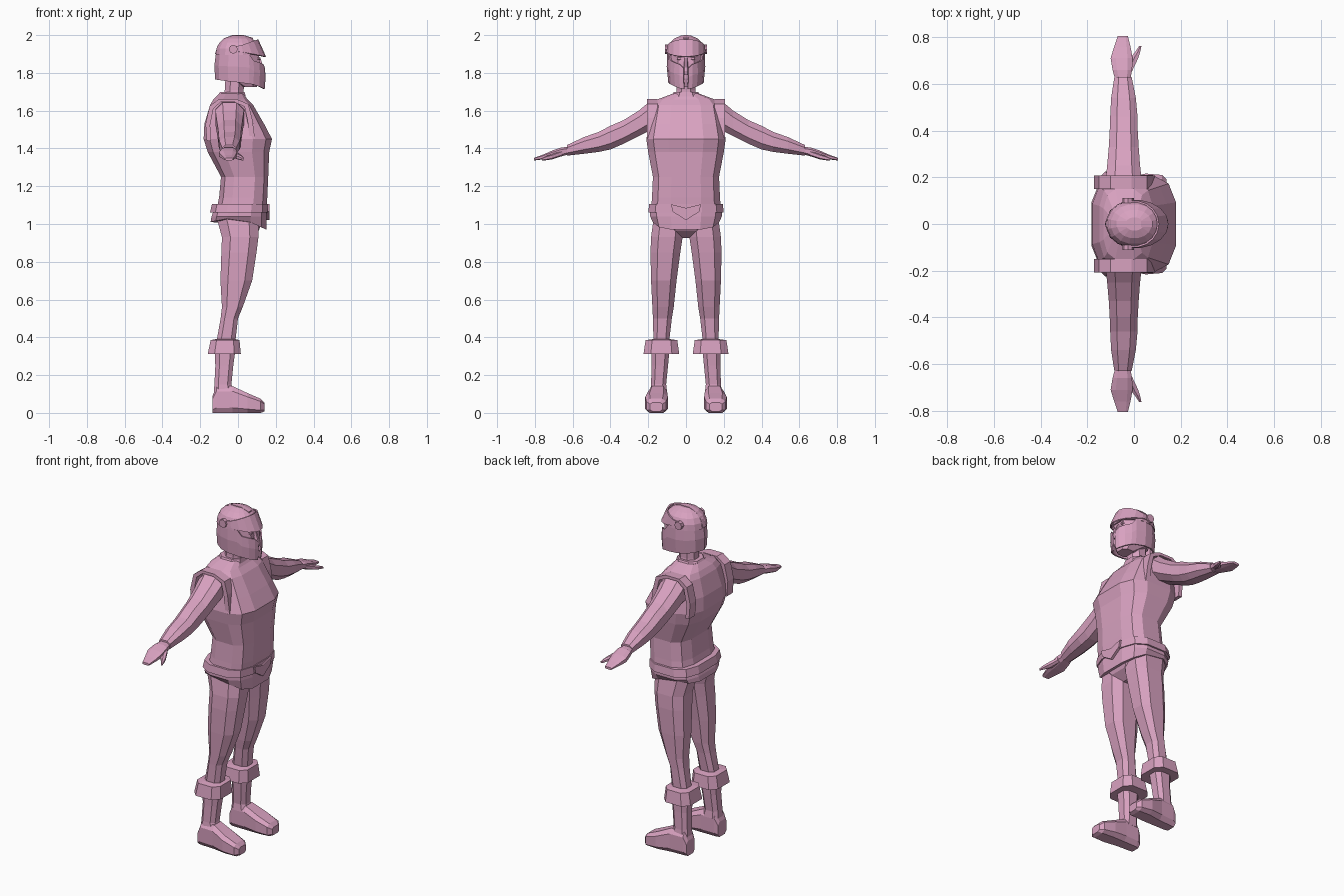
import bpy, bmesh, math

mat = bpy.data.materials.new("dusty pink")
mat.diffuse_color = (0.69, 0.36, 0.53, 1)


def finish(name, bm, mirror=False, thick=0):
    bmesh.ops.recalc_face_normals(bm, faces=bm.faces)
    me = bpy.data.meshes.new(name)
    bm.to_mesh(me)
    bm.free()
    me.materials.append(mat)
    ob = bpy.data.objects.new(name, me)
    bpy.context.collection.objects.link(ob)
    if thick:
        s = ob.modifiers.new("thickness", 'SOLIDIFY')
        s.thickness = thick
    if mirror:
        m = ob.modifiers.new("mirror", 'MIRROR')
        m.use_axis = (False, True, False)
        m.use_clip = False
        m.use_mirror_merge = False
    return ob


def grid(name, rows, mirror=False, closed=False, caps=False, thick=0):
    """Skin rows of points, all rows the same length."""
    bm = bmesh.new()
    vr = [[bm.verts.new(p) for p in r] for r in rows]
    n = len(rows[0])
    for a, b in zip(vr, vr[1:]):
        for i in range(n if closed else n - 1):
            j = (i + 1) % n
            bm.faces.new((a[i], a[j], b[j], b[i]))
    if caps:
        bm.faces.new(vr[0])
        bm.faces.new(vr[-1])
    return finish(name, bm, mirror, thick)


def loft(name, axis, sections, n=8, p=0.6, mirror=False):
    """Sections are (position, u0, u1, v0, v1); position may be a function of u."""
    ang = [2 * math.pi * (i + 0.5) / n for i in range(n)]
    def sp(t):
        return math.copysign(abs(t) ** p, t)
    cu = [sp(math.cos(a)) for a in ang]
    cv = [sp(math.sin(a)) for a in ang]
    mu, mv = max(cu), max(cv)
    rows = []
    for w, u0, u1, v0, v1 in sections:
        row = []
        for a, b in zip(cu, cv):
            u = (u0 + u1) / 2 + a / mu * (u1 - u0) / 2
            v = (v0 + v1) / 2 + b / mv * (v1 - v0) / 2
            q = w(u) if callable(w) else w
            row.append({'z': (u, v, q), 'y': (u, q, v), 'x': (q, u, v)}[axis])
        rows.append(row)
    return grid(name, rows, mirror, closed=True, caps=True)


def prism(name, pts, y0, y1, mirror=False):
    """Outline in x, z stretched along y."""
    return grid(name, [[(x, y, z) for x, z in pts] for y in (y0, y1)], mirror, True, True)


# torso and neck
loft("torso", 'z', [
    (1.07, -0.115, 0.15, -0.185, 0.185), (1.14, -0.10, 0.155, -0.18, 0.18),
    (1.25, -0.09, 0.16, -0.175, 0.175), (1.38, -0.16, 0.165, -0.20, 0.20),
    (1.45, -0.182, 0.18, -0.21, 0.21), (1.53, -0.178, 0.138, -0.195, 0.195),
    (1.63, -0.148, 0.08, -0.175, 0.175), (1.66, -0.13, 0.05, -0.15, 0.15),
    (1.69, -0.10, 0.03, -0.07, 0.07)], n=12, p=0.62)
loft("neck", 'z', [(1.64, -0.08, 0.03, -0.06, 0.06), (1.71, -0.07, 0.03, -0.05, 0.05),
                   (1.80, -0.065, 0.04, -0.05, 0.05)], p=0.9)
loft("collar", 'z', [(1.655, -0.12, 0.045, -0.085, 0.085),
                     (1.70, -0.095, 0.035, -0.065, 0.065)], p=0.8)

# vest edges around the arm openings
outer = [(0.09, 1.45), (0.075, 1.56), (0.055, 1.635), (-0.01, 1.662), (-0.10, 1.662),
         (-0.15, 1.625), (-0.172, 1.53), (-0.165, 1.44)]
inner = [(x * 0.8 - 0.01, 1.43 + (z - 1.43) * 0.93) for x, z in outer]
prism("vest_armhole", outer + inner[::-1], 0.15, 0.207, True)

# belt, buckle and hanging flaps
def hem(x):
    return 1.04 - 0.07 * max(x, 0) / 0.15 - 0.03 * max(-x, 0) / 0.15
loft("skirt", 'z', [(hem, -0.145, 0.15, -0.175, 0.175), (1.04, -0.14, 0.152, -0.19, 0.19),
                    (1.085, -0.125, 0.15, -0.19, 0.19)], n=12, p=0.65)
loft("belt", 'z', [(1.06, -0.148, 0.157, -0.20, 0.20), (1.105, -0.138, 0.157, -0.195, 0.195)],
     n=12, p=0.65)
grid("buckle", [[(x, y, z) for y, z in ((-0.08, 1.105), (0, 1.085), (0.08, 1.105), (0.07, 1.065),
                                        (0, 1.02), (-0.07, 1.065))] for x in (0.14, 0.167)],
     closed=True, caps=True)
loft("pelvis", 'z', [(0.925, -0.02, 0.06, -0.03, 0.03), (0.965, -0.075, 0.11, -0.10, 0.10),
                     (1.03, -0.12, 0.135, -0.17, 0.17)], p=0.65)

# legs
loft("leg", 'z', [
    (0.37, -0.115, -0.015, 0.09, 0.172), (0.50, -0.092, 0.0, 0.075, 0.175),
    (0.56, -0.085, 0.025, 0.065, 0.178), (0.70, -0.093, 0.075, 0.05, 0.185),
    (0.85, -0.088, 0.098, 0.03, 0.188), (0.93, -0.085, 0.108, 0.018, 0.185),
    (1.04, -0.115, 0.11, 0.012, 0.17)], p=0.72, mirror=True)

# boots
loft("boot_shaft", 'z', [(0.11, -0.128, -0.022, 0.10, 0.19), (0.15, -0.125, -0.035, 0.105, 0.185),
                         (0.25, -0.12, -0.025, 0.095, 0.182), (0.36, -0.125, -0.01, 0.085, 0.182)],
     p=0.7, mirror=True)
loft("boot_cuff", 'z', [(0.312, -0.16, 0.015, 0.036, 0.225), (0.385, -0.145, 0.008, 0.046, 0.214),
                        (0.39, -0.12, -0.01, 0.08, 0.18)], p=0.6, mirror=True)
loft("boot_foot", 'x', [
    (-0.135, 0.11, 0.19, 0.0, 0.09), (-0.115, 0.102, 0.195, 0.0, 0.14),
    (-0.03, 0.10, 0.20, 0.0, 0.142), (0.05, 0.096, 0.216, 0.0, 0.105),
    (0.12, 0.105, 0.21, 0.0, 0.075), (0.14, 0.125, 0.19, 0.008, 0.055)], p=0.55, mirror=True)

# arms
loft("arm", 'y', [
    (0.14, -0.12, 0.035, 1.49, 1.65), (0.20, -0.12, 0.032, 1.49, 1.642),
    (0.25, -0.115, 0.026, 1.465, 1.60), (0.33, -0.108, 0.02, 1.425, 1.55),
    (0.40, -0.104, 0.016, 1.395, 1.52), (0.46, -0.102, 0.015, 1.382, 1.488),
    (0.54, -0.098, 0.008, 1.372, 1.46), (0.63, -0.084, -0.01, 1.362, 1.418)],
    p=0.8, mirror=True)

# hands
loft("hand", 'y', [
    (0.61, -0.078, -0.018, 1.372, 1.41), (0.66, -0.092, -0.008, 1.358, 1.405),
    (0.71, -0.10, -0.006, 1.347, 1.388), (0.76, -0.085, -0.015, 1.342, 1.366),
    (0.805, -0.07, -0.026, 1.336, 1.35)], p=0.7, mirror=True)
loft("thumb", 'y', [(0.655, -0.035, -0.008, 1.36, 1.39), (0.71, -0.018, 0.018, 1.342, 1.37),
                    (0.735, 0.004, 0.026, 1.338, 1.362), (0.762, 0.022, 0.032, 1.336, 1.35)],
     n=6, p=0.8, mirror=True)

# head inside the helmet
loft("head", 'z', [
    (1.725, 0.02, 0.10, -0.04, 0.04), (1.77, -0.07, 0.115, -0.065, 0.065),
    (1.85, -0.09, 0.115, -0.08, 0.08), (1.93, -0.09, 0.105, -0.08, 0.08)], p=0.75)
loft("nose", 'z', [(1.79, 0.10, 0.138, -0.014, 0.014), (1.81, 0.10, 0.142, -0.014, 0.014),
                   (1.88, 0.10, 0.118, -0.008, 0.008)], n=6, p=0.9)
loft("eye", 'x', [(0.095, 0.022, 0.05, 1.865, 1.887), (0.118, 0.027, 0.045, 1.87, 1.882)],
     p=1, mirror=True)

# helmet crown with a ridge along the top
loft("helmet_crown", 'z', [
    (1.895, -0.118, 0.118, -0.10, 0.10), (1.93, -0.113, 0.113, -0.097, 0.097),
    (1.96, -0.098, 0.10, -0.084, 0.084), (1.983, -0.073, 0.075, -0.06, 0.06),
    (1.997, -0.035, 0.04, -0.028, 0.028)], n=16, p=0.95)
prism("helmet_ridge", [(-0.122, 1.90), (-0.108, 1.945), (-0.075, 1.983), (-0.03, 2.0), (0.03, 2.0),
                       (0.08, 1.985), (0.08, 1.93)], -0.012, 0.012)

# helmet sides and cheek guards: angle, lower edge, upper edge
wall = [(7, 1.715, 1.825), (20, 1.718, 1.845), (38, 1.728, 1.855), (55, 1.738, 1.865),
        (66, 1.742, 1.90), (90, 1.75, 1.90), (115, 1.755, 1.90), (145, 1.762, 1.90),
        (180, 1.765, 1.90)]
low, mid, top = [], [], []
for a, z0, z1 in wall:
    c, s = math.cos(math.radians(a)), math.sin(math.radians(a))
    rx = 0.147 if c > 0 else 0.125
    low.append((rx * 0.97 * c, 0.094 * s, z0))
    mid.append((rx * c, 0.102 * s, z0 * 0.45 + z1 * 0.55))
    top.append((rx * (0.98 if c > 0 else 0.94) * c, 0.10 * s, z1))
grid("helmet_guard", [low, mid, top], mirror=True, thick=0.008)

# raised visor and its pivots
visor = [[], []]
for k in range(-5, 6):
    a = math.radians(k * 20)
    c, s = math.cos(a), math.sin(a)
    f = max(c, 0)
    visor[0].append((0.148 * c if c > 0 else 0.12 * c, 0.105 * s, 1.915 - 0.028 * f))
    visor[1].append((0.107 * c if c > 0 else 0.115 * c, 0.101 * s, 1.94 + 0.038 * f))
grid("visor", visor, thick=0.008)
pivot = [(-0.025 + 0.024 * math.cos(i * math.pi / 4), 1.925 + 0.024 * math.sin(i * math.pi / 4))
         for i in range(8)]
prism("visor_pivot", pivot, 0.09, 0.112, True)
